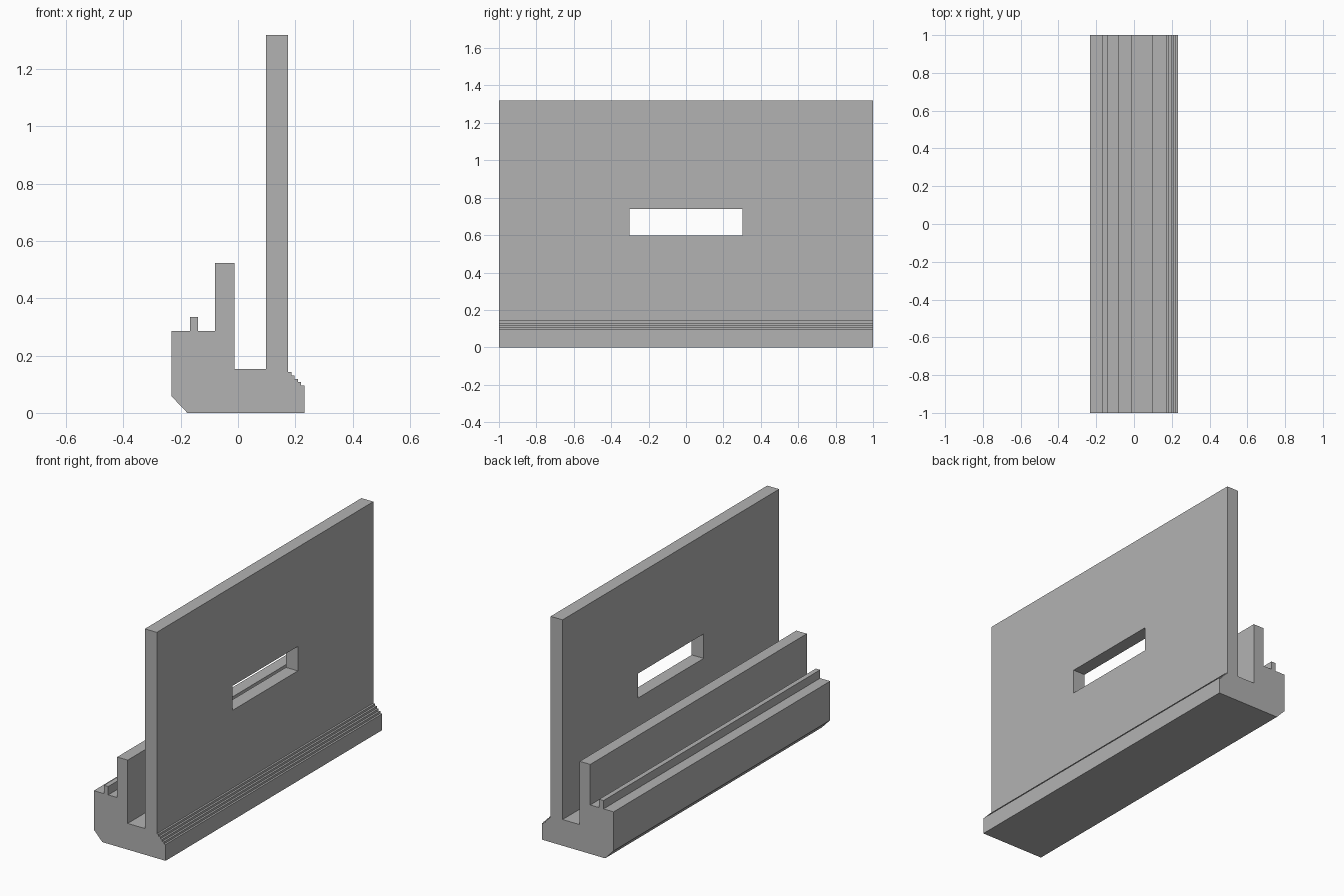
import bpy
import bmesh

cube = bpy.data.objects.get("Cube")
if cube:
    bpy.data.objects.remove(cube, do_unlink=True)

grey = bpy.data.materials.new("plain_grey")
grey.use_nodes = True
colour = (0.448, 0.448, 0.448, 1)
grey.diffuse_color = colour
grey.node_tree.nodes["Principled BSDF"].inputs["Base Color"].default_value = colour


def extrude_profile(name, points, half_length):
    """Extrude an x-z outline along y, centred on y = 0."""
    bm = bmesh.new()
    face = bm.faces.new([bm.verts.new((x, -half_length, z)) for x, z in points])
    grown = bmesh.ops.extrude_face_region(bm, geom=[face])["geom"]
    moved = [v for v in grown if isinstance(v, bmesh.types.BMVert)]
    bmesh.ops.translate(bm, vec=(0, 2 * half_length, 0), verts=moved)
    bmesh.ops.recalc_face_normals(bm, faces=bm.faces)
    mesh = bpy.data.meshes.new(name)
    bm.to_mesh(mesh)
    bm.free()
    mesh.materials.append(grey)
    obj = bpy.data.objects.new(name, mesh)
    bpy.context.collection.objects.link(obj)
    return obj


# Foot with chamfered corner, small rib, low fence, channel and tall wall
edge = 0.232
wall_in, wall_out, wall_top = 0.098, 0.175, 1.32
outline = [
    (-0.177, 0), (-edge, 0.058), (-edge, 0.286),
    (-0.167, 0.286), (-0.167, 0.335), (-0.139, 0.335), (-0.139, 0.286),
    (-0.081, 0.286), (-0.081, 0.523), (-0.013, 0.523), (-0.013, 0.153),
    (wall_in, 0.153), (wall_in, wall_top), (wall_out, wall_top),
]

# Fine stair steps from the wall down to the foot edge
steps = 5
tread = (edge - wall_out) / steps
riser = 0.012
for i in range(steps):
    z = 0.143 - i * riser
    outline += [(wall_out + i * tread, z), (wall_out + (i + 1) * tread, z)]
outline.append((edge, 0))

rail = extrude_profile("channel_rail", outline, 1.0)

# Rectangular slot through the wall
slot = [(0.05, 0.597), (0.05, 0.74), (0.25, 0.74), (0.25, 0.597)]
cutter = extrude_profile("slot_cutter", slot, 0.303)
cutter.hide_render = True
cut = rail.modifiers.new("slot", "BOOLEAN")
cut.operation = "DIFFERENCE"
cut.solver = "EXACT"
cut.object = cutter
bpy.context.view_layer.objects.active = rail
bpy.ops.object.modifier_apply(modifier=cut.name)
bpy.data.objects.remove(cutter, do_unlink=True)
